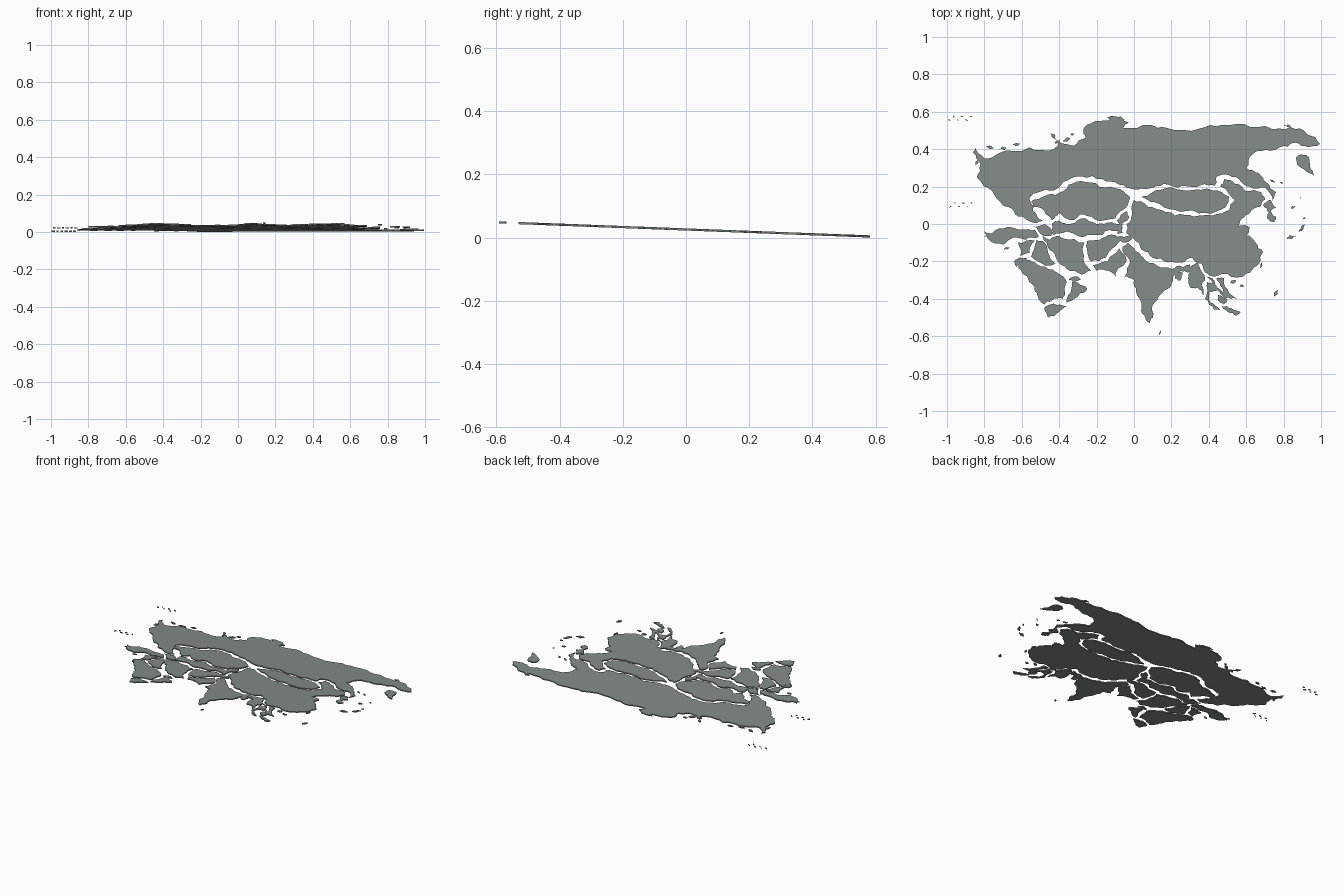
import bpy, bmesh, random
from mathutils import Vector

random.seed(4)
THICK = 0.007
SLOPE = 0.038          # the whole map leans: high at the front, low at the back

slate = bpy.data.materials.new("slate_grey")
slate.diffuse_color = (0.23, 0.26, 0.245, 1)


def roughen(pts, levels, amount):
    """Midpoint displacement: turns a simple outline into a ragged coast."""
    for _ in range(levels):
        out = []
        for i, a in enumerate(pts):
            b = pts[(i + 1) % len(pts)]
            d = b - a
            n = Vector((-d.y, d.x))
            k = max(-0.009, min(0.009, random.uniform(-amount, amount) * d.length))
            out += [a, (a + b) / 2 + (n.normalized() * k if d.length else n)]
        pts = out
    return pts


def plate(name, xy, levels=2, amount=0.17):
    """Thin tilted slab from a flat x, y list given in hundredths."""
    pts = [Vector((xy[i] / 100, xy[i + 1] / 100)) for i in range(0, len(xy), 2)]
    pts = roughen(pts, levels, amount)
    bm = bmesh.new()
    face = bm.faces.new([bm.verts.new((p.x, p.y, SLOPE * (0.585 - p.y))) for p in pts])
    face.normal_update()
    if face.normal.z < 0:
        face.normal_flip()
    top = bmesh.ops.extrude_face_region(bm, geom=[face], use_keep_orig=True)
    bmesh.ops.translate(bm, vec=(0, 0, THICK),
                        verts=[g for g in top["geom"] if isinstance(g, bmesh.types.BMVert)])
    bmesh.ops.triangulate(bm, faces=[f for f in bm.faces if len(f.verts) > 4],
                          ngon_method='EAR_CLIP')
    bmesh.ops.recalc_face_normals(bm, faces=bm.faces[:])
    me = bpy.data.meshes.new(name)
    bm.to_mesh(me)
    bm.free()
    me.materials.append(slate)
    ob = bpy.data.objects.new(name, me)
    bpy.context.collection.objects.link(ob)


def islet(name, x, y, lx, ly, w):
    """Small leaf-shaped island; (lx, ly) is its half length, w its half width."""
    plate(name, [x - lx, y - ly, x - ly * w, y + lx * w,
                 x + lx, y + ly, x + ly * w, y - lx * w], 2, 0.2)


# Great northern plate: arctic coast, eastern coast, then the southern border
plate("northern_plate", [
    -85, 41, -80, 35, -72, 38, -56, 41, -43, 40, -40, 44, -32, 42, -26, 46, -27, 51,
    -18, 55, -10, 57, -3, 54.5, -6, 51.5, 9, 53, 17, 51.5, 35, 51, 47, 53, 62, 52, 78, 51,
    89, 51, 97, 46.5, 99.5, 43, 93, 41, 86, 43.5, 78, 41, 68, 39, 62, 36, 60, 30, 66, 27,
    71, 22, 76, 17, 74, 12, 70, 19.5, 62, 20, 56, 24, 49, 26.5, 44, 25, 43, 20.5, 36, 21,
    26, 20.5, 16, 21.5, 8, 19, 0, 18.5, -8, 21, -17, 24, -28, 25.5, -38, 22.5, -43, 18,
    -51, 17, -56, 14, -54, 7, -49, 2, -53, 0.5, -62, 4, -67, 9, -75, 16, -80, 20,
    -84, 25, -82, 32, -86, 38])

# Central plates
plate("steppe_plate", [
    -50, 14, -42, 15.5, -35, 21, -26, 22.5, -15.5, 19.5, -5, 17, -2, 14, -6, 7.5, -10, 3,
    -21, 2.5, -29, 5, -34, 2, -40, 6, -44, 2, -48, 7, -54, 9, -55, 12])
plate("desert_plate", [
    -44, 0, -40, 2, -36, 0, -28, 3, -20, 0, -12, 1, -7, -1, -8, -4, -13, -3, -17, -6,
    -27, -7, -36, -4, -43, -6])
plate("mountain_plate", [-9, 2, -4, 7, -2.5, 4, -6, 0.5, -6, -5, -9, -5, -7, -1])
plate("plateau_plate", [
    4, 14.5, 10, 17, 16.5, 19, 30, 18, 42, 18, 51, 14.5, 49, 9, 38, 6, 25, 6.5, 14, 10.5])
plate("eastern_plate", [
    0, 13, 4, 12, 12, 8, 22, 4.5, 32, 4, 42, 4.5, 51, 7.5, 54, 13, 50, 17, 46, 20, 48, 24,
    54, 21.5, 60, 17.5, 68, 17, 70, 13, 67, 9, 62, 6, 58, 3, 56, -1, 62, -2, 60, -6, 65, -10,
    69, -15, 67, -21, 62, -26, 54, -28.5, 46, -27, 42, -28, 38, -26, 36, -21, 31, -18,
    26, -20.5, 18, -20.5, 10, -18, 4, -13.5, 0, -8, -4, -5, -4, 0, -1, 5])
plate("eastern_peninsula", [69, 10, 73, 13, 76, 9, 73, 7, 76, 4, 75, 1, 71, 3, 72, 6])

# Southern plates
plate("southern_peninsula", [
    -6, -12, -3, -10, 0, -13, 5, -18, 12, -22, 20, -24, 26, -23, 30, -21.5, 29, -26, 25, -25,
    21, -28, 20, -32, 15, -37, 11, -42, 10, -50, 8.5, -53, 6, -50, 4, -45, 1, -36, 0, -30,
    -5, -28, -2, -20])
plate("delta_plate", [22, -26, 26, -26, 25, -30, 22, -29])
plate("river_plate", [-8, -13, -4, -19, -7, -23, -10, -28, -14, -25, -20, -25, -22, -22, -14, -20])
plate("highland_plate", [-25, -9, -17, -7.5, -10, -6, -4, -8, -10, -12, -15, -18, -23, -20, -25, -14])
plate("foothill_plate", [-9, -7, -2, -6, -1, -8, -6, -10])
plate("inland_gulf_plate", [
    -49, -6.5, -45, -8.5, -40, -6.5, -32, -8, -26.5, -10, -27, -19, -23, -25, -28, -27,
    -36, -24, -41, -19.5, -45, -14])

# South-western plates
plate("western_peninsula", [
    -80, -4, -76, -5, -70, -2.5, -60, -3, -53, -3, -51, -7, -58, -8.5, -66, -8, -70, -11, -78, -8])
plate("isthmus_plate", [-54, -1, -48, 0, -43, -5, -46, -6.5, -51, -4])
plate("crescent_plate", [-62, -10, -53, -9, -56, -15.5, -61, -17])
plate("two_rivers_plate", [-52, -8.5, -49, -9, -46, -15, -42, -21, -47, -22.5, -55, -17.5])
plate("coastal_strip", [-64, -20, -61, -17.8, -57, -18, -60, -20, -63, -23])
plate("sand_plate", [
    -62, -21, -58, -19, -53, -20.5, -46, -24, -41, -26, -36, -31, -37, -36, -38, -40,
    -44, -41, -48, -43, -52, -37, -56, -31, -60, -26])
plate("south_coast_plate", [-48, -45, -43, -42.5, -36, -44, -40, -47, -46, -50])
plate("gulf_corner_plate", [-33, -31, -27, -33, -25, -35, -32, -40, -36, -42, -34, -37])
plate("gulf_cape", [-35, -30, -30, -28, -28, -30, -32, -31])

# South-eastern plates
plate("monsoon_plate", [30, -23, 34, -20, 36, -25, 38, -30, 36, -33, 37, -38, 34, -34, 30, -34, 29, -29])
plate("gulf_plate", [39, -31, 44, -33, 44, -36, 40, -36, 41, -42, 46, -46, 43, -46, 38, -40])
plate("inner_strip", [38, -28, 42, -29, 46, -35, 51, -39, 49, -40, 44, -34])
plate("outer_strip", [44, -29, 48, -29, 50, -35, 55, -40, 52, -40, 47, -34])
plate("lake_plate", [45, -38, 50, -41, 48, -43, 45, -41])
plate("southern_tail", [47, -44, 52, -45, 57, -47, 55, -49, 50, -47])

# Islands and coastal fragments: x, y, half-length vector, relative width
plate("far_east_peninsula", [87, 36, 92, 37, 94, 31, 96.5, 25.5, 92, 28, 87, 32])
for i, spec in enumerate([
        (85, 9, 1.2, 0.6, .5), (90, -2, 2, 2, .3), (84, -7, 2.6, 0.8, .4),
        (79, 22, 1, -0.5, .5), (91, 3, .8, .5, .5), (89, 14, .6, .2, .5),
        (68, -22, .6, 1.5, .5), (76, -37, 1, 1.8, .5), (14, -58, .5, 1.2, .4),
        (58, -33, 1.4, .3, .5), (53, -31, 1.6, .6, .5), (42, 0, 0, 0, 0),
        (-43, 47, 1.8, -1.8, .4), (-36, 45, 2, .8, .5), (-41, 44, 1.5, .6, .5),
        (-33, 48, 1.2, .5, .5), (-77, 41, 2, -.6, .4), (-70, 40.5, 2.5, .6, .4),
        (-84, 33, .8, 2, .4), (-63, 42.5, 2, .4, .4), (-68, -13, 1.5, .5, .4),
        (-10, 56.5, 5, -.8, .2), (82, 52.5, 2, 0, .3), (-78, -6, 2, 1, .4),
        (67, 25, 3, -2.5, .3), (74, 23, 1.4, -.8, .4)]):
    if spec[2]:
        islet(f"islet_{i + 1}", *spec)

# Two scattered groups of tiny flecks off the western edge
for group, (cx, cy) in enumerate([(-92.6, 56.3), (-92, 10)]):
    for i in range(6):
        x = cx - 6.2 + i * 2.3
        islet(f"fleck_{group + 1}_{i + 1}", x, cy + (1.2 if i % 2 else -0.7),
              random.uniform(.5, 1.0), random.uniform(-.8, .8), .3)
